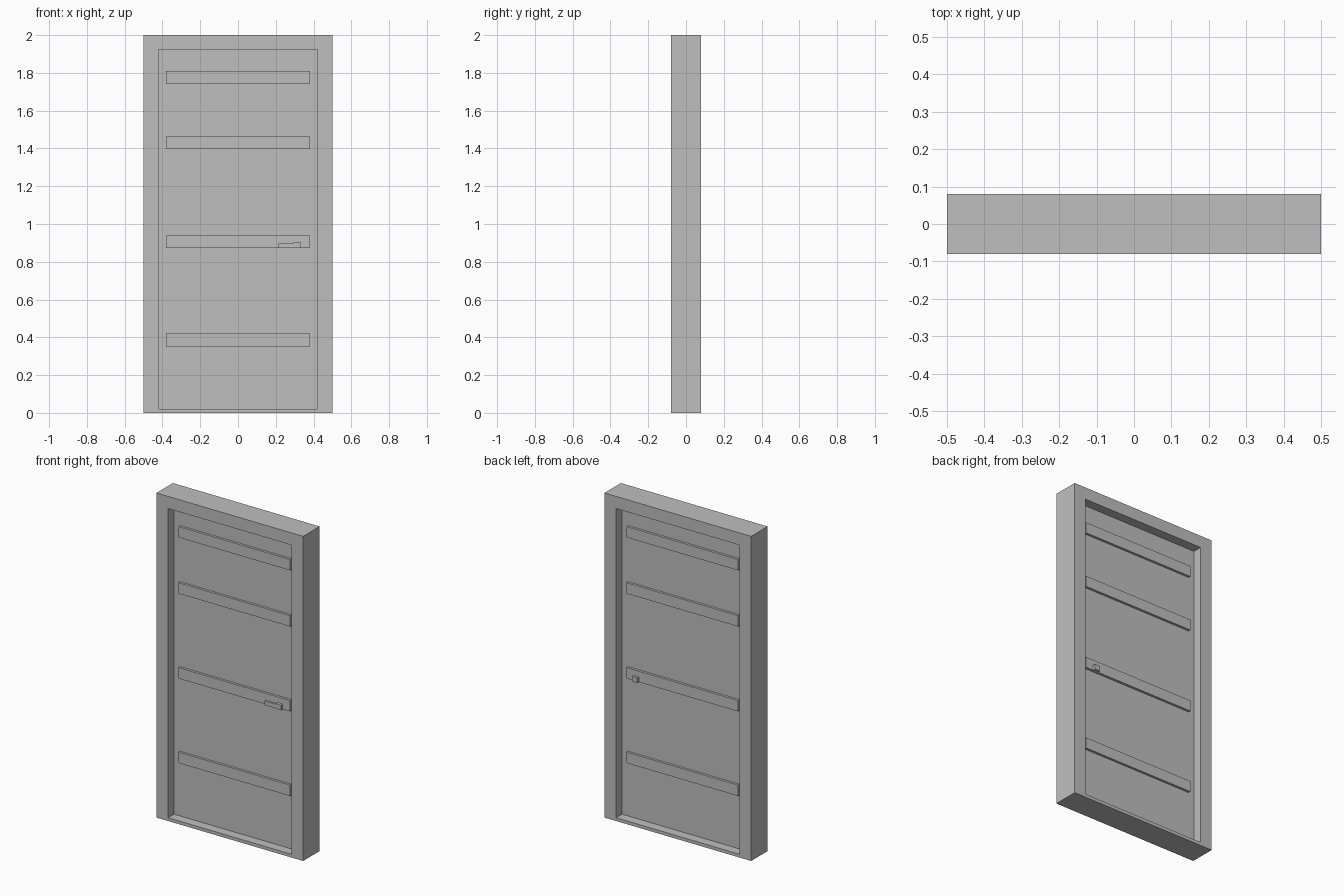
import bpy
import bmesh

cube = bpy.data.objects.get("Cube")
if cube:
    bpy.data.objects.remove(cube)

# One plain grey for the whole door
GREY = (0.52, 0.52, 0.52, 1)
grey = bpy.data.materials.new("plain grey")
grey.use_nodes = True
grey.diffuse_color = GREY
grey.node_tree.nodes["Principled BSDF"].inputs["Base Color"].default_value = GREY


def add_object(name, bm):
    bmesh.ops.recalc_face_normals(bm, faces=bm.faces[:])
    mesh = bpy.data.meshes.new(name)
    bm.to_mesh(mesh)
    bm.free()
    mesh.materials.append(grey)
    obj = bpy.data.objects.new(name, mesh)
    bpy.context.collection.objects.link(obj)
    return obj


def prism(name, outline, y0, y1):
    """Extrude an x-z outline from y0 to y1."""
    bm = bmesh.new()
    face = bm.faces.new([bm.verts.new((x, y0, z)) for x, z in outline])
    out = bmesh.ops.extrude_face_region(bm, geom=[face])
    moved = [v for v in out["geom"] if isinstance(v, bmesh.types.BMVert)]
    bmesh.ops.translate(bm, verts=moved, vec=(0, y1 - y0, 0))
    return add_object(name, bm)


def rect(x0, x1, z0, z1):
    return [(x0, z0), (x1, z0), (x1, z1), (x0, z1)]


HALF_DEPTH = 0.08
PANEL = 0.022
RAIL = 0.037
KNOB = 0.054
opening = rect(-0.42, 0.42, 0.02, 1.925)

# Surrounding frame: a closed ring around the opening
bm = bmesh.new()
loops = [[bm.verts.new((x, y, z)) for x, z in outline]
         for outline, y in ((rect(-0.5, 0.5, 0, 2), -HALF_DEPTH),
                            (rect(-0.5, 0.5, 0, 2), HALF_DEPTH),
                            (opening, HALF_DEPTH),
                            (opening, -HALF_DEPTH))]
for a, b in zip(loops, loops[1:] + loops[:1]):
    for i in range(4):
        j = (i + 1) % 4
        bm.faces.new((a[i], a[j], b[j], b[i]))
add_object("door_frame", bm)

# Recessed door leaf
prism("door_panel", opening, -PANEL, PANEL)

# Raised cross rails on both faces
for side, name in ((-1, "front"), (1, "back")):
    for i, z in enumerate((0.352, 0.873, 1.396, 1.742)):
        prism(f"{name}_rail_{i + 1}", rect(-0.38, 0.38, z, z + 0.067),
              side * PANEL, side * RAIL)

# Latch block through the leaf, with a lever on the front
prism("latch_block", rect(0.295, 0.33, 0.873, 0.905), -KNOB, KNOB)
prism("latch_lever", rect(0.215, 0.295, 0.873, 0.898), -0.05, -RAIL)
